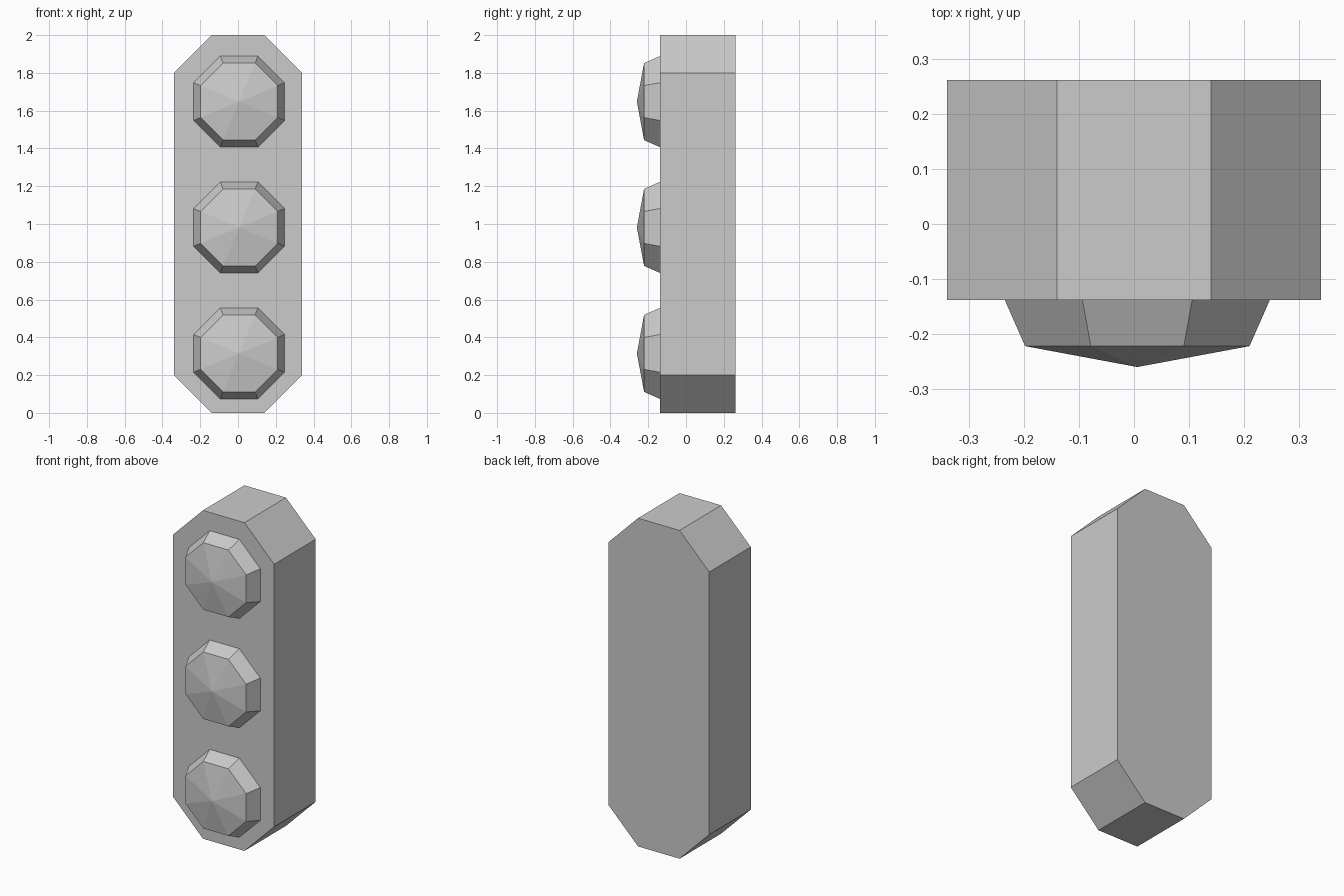
import bpy
import bmesh
from math import cos, sin, pi

cube = bpy.data.objects.get("Cube")
if cube:
    bpy.data.objects.remove(cube, do_unlink=True)

# Single flat grey
grey = bpy.data.materials.new("grey")
grey.use_nodes = True
color = (0.6, 0.6, 0.6, 1)
grey.diffuse_color = color
grey.node_tree.nodes["Principled BSDF"].inputs["Base Color"].default_value = color

FRONT, BACK = -0.138, 0.262


def make_object(name, bm):
    bmesh.ops.recalc_face_normals(bm, faces=bm.faces)
    mesh = bpy.data.meshes.new(name)
    bm.to_mesh(mesh)
    bm.free()
    mesh.materials.append(grey)
    obj = bpy.data.objects.new(name, mesh)
    bpy.context.collection.objects.link(obj)
    return obj


def add_housing():
    """Upright block with its four corners cut at 45 degrees."""
    half_width, height, cut = 0.34, 2.0, 0.2
    right = [(half_width - cut, 0), (half_width, cut),
             (half_width, height - cut), (half_width - cut, height)]
    outline = right + [(-x, z) for x, z in reversed(right)]
    bm = bmesh.new()
    face = bm.faces.new([bm.verts.new((x, FRONT, z)) for x, z in outline])
    solid = bmesh.ops.extrude_face_region(bm, geom=[face], use_keep_orig=True)
    moved = [v for v in solid["geom"] if isinstance(v, bmesh.types.BMVert)]
    bmesh.ops.translate(bm, verts=moved, vec=(0, BACK - FRONT, 0))
    make_object("housing", bm)


def add_lamp(name, x, z):
    """Octagonal lamp: tapered rim and a shallow pointed lens."""
    sides = 8
    bm = bmesh.new()

    def ring(apothem, y):
        r = apothem / cos(pi / sides)
        angles = [(i + 0.5) * 2 * pi / sides for i in range(sides)]
        return [bm.verts.new((r * cos(a), y, r * sin(a))) for a in angles]

    base, rim = ring(0.241, 0), ring(0.204, -0.084)
    tip = bm.verts.new((0, -0.122, 0))
    for i in range(sides):
        j = (i + 1) % sides
        bm.faces.new((base[i], base[j], rim[j], rim[i]))
        bm.faces.new((rim[i], rim[j], tip))
    bm.faces.new(base)
    make_object(name, bm).location = (x, FRONT, z)


add_housing()
for label, z in (("top", 1.648), ("middle", 0.982), ("bottom", 0.315)):
    add_lamp(label + "_lamp", 0.006, z)
